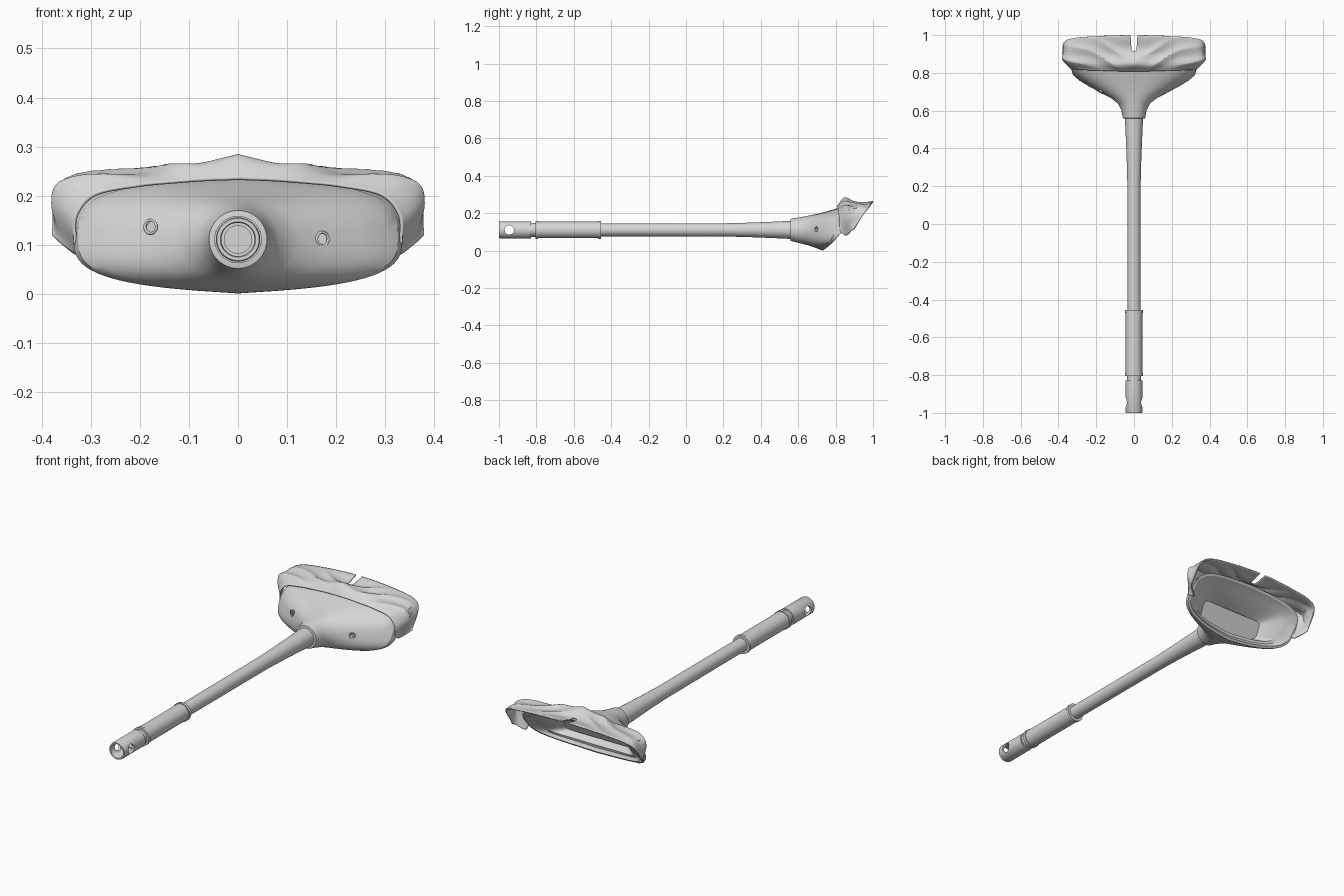
import bpy, bmesh, math
from mathutils import Vector

if "Cube" in bpy.data.objects:
    bpy.data.objects.remove(bpy.data.objects["Cube"])

grey = bpy.data.materials.new("plain grey")
grey.diffuse_color = (0.68, 0.68, 0.68, 1)
grey.use_nodes = True
grey.node_tree.nodes["Principled BSDF"].inputs["Base Color"].default_value = grey.diffuse_color
AXIS_Z = 0.111


def finish(name, bm, angle=30):
    bmesh.ops.recalc_face_normals(bm, faces=bm.faces)
    me = bpy.data.meshes.new(name)
    bm.to_mesh(me)
    bm.free()
    ob = bpy.data.objects.new(name, me)
    bpy.context.collection.objects.link(ob)
    me.materials.append(grey)
    bpy.ops.object.select_all(action='DESELECT')
    ob.select_set(True)
    bpy.context.view_layer.objects.active = ob
    bpy.ops.object.shade_smooth_by_angle(angle=math.radians(angle))
    return ob


def loft(name, rings, angle=30):
    """Skin a row of closed rings and cap both ends."""
    bm = bmesh.new()
    vs = [[bm.verts.new(p) for p in r] for r in rings]
    n = len(vs[0])
    for a, b in zip(vs, vs[1:]):
        for i in range(n):
            j = (i + 1) % n
            bm.faces.new((a[i], a[j], b[j], b[i]))
    bm.faces.new(vs[0])
    bm.faces.new(vs[-1])
    return finish(name, bm, angle)


def lathe(name, profile, n=40):
    """Turn (y, radius) points about the long axis."""
    ang = [2 * math.pi * i / n for i in range(n)]
    return loft(name, [[(r * math.cos(a), y, AXIS_Z + r * math.sin(a)) for a in ang]
                       for y, r in profile])


def drill(target, start, end, radius):
    """Bore a round hole through the target."""
    a, b = Vector(start), Vector(end)
    bpy.ops.mesh.primitive_cylinder_add(vertices=24, radius=radius, depth=(b - a).length,
                                        location=(a + b) / 2)
    cut = bpy.context.object
    cut.name = "hole_cutter"
    cut.rotation_euler = (b - a).to_track_quat('Z', 'Y').to_euler()
    cut.hide_render = True
    cut.data.materials.append(grey)
    bpy.context.view_layer.update()
    mod = target.modifiers.new("hole", 'BOOLEAN')
    mod.operation = 'DIFFERENCE'
    mod.solver = 'EXACT'
    mod.object = cut
    bpy.ops.object.select_all(action='DESELECT')
    target.select_set(True)
    bpy.context.view_layer.objects.active = target
    bpy.ops.object.modifier_move_to_index(modifier=mod.name, index=0)
    bpy.ops.object.modifier_apply(modifier=mod.name)
    bpy.data.objects.remove(cut)


# Long tapered shaft
lathe("shaft", [(-0.5, 0.034), (0.2, 0.035), (0.32, 0.038), (0.45, 0.043), (0.60, 0.05)])

# Grip sleeve with a raised collar at each end
lathe("grip_sleeve", [(-0.83, 0.038), (-0.805, 0.038), (-0.805, 0.048), (-0.79, 0.048),
                      (-0.79, 0.044), (-0.47, 0.044), (-0.47, 0.048), (-0.455, 0.048),
                      (-0.455, 0.034)])

# Hollow end socket with a cross hole
socket = lathe("end_socket", [(-0.81, 0.038), (-0.828, 0.038), (-0.828, 0.045), (-0.995, 0.045),
                              (-1.0, 0.043), (-1.0, 0.036), (-0.995, 0.034), (-0.88, 0.034),
                              (-0.88, 0.028), (-0.84, 0.028)])
drill(socket, (-0.1, -0.945, AXIS_Z), (0.1, -0.945, AXIS_Z), 0.025)


# Flared head: half width, bottom z, top z, y at bottom, y at top, squareness
def section(w, zb, zt, yb, yt, p, n=72):
    pts = []
    for i in range(n):
        a = 2 * math.pi * i / n
        c, s = math.cos(a), math.sin(a)
        x = math.copysign(abs(c) ** (2 / p), c)
        k = math.copysign(abs(s) ** (2 / p), s)
        # the middle is deeper than the sides, and the sides sweep back
        wide = min(1, (p - 2) / 1.2)
        k *= 1 - (0.10 if s > 0 else 0.18) * abs(x) * wide
        f = (k + 1) / 2
        pts.append((w * x, yb + (yt - yb) * f + 0.022 * x * x * wide, zb + (zt - zb) * f))
    return pts


outer = [(0.050, 0.061, 0.161, 0.558, 0.558, 2), (0.059, 0.052, 0.170, 0.560, 0.560, 2),
         (0.067, 0.042, 0.178, 0.600, 0.605, 2), (0.085, 0.034, 0.185, 0.632, 0.645, 2),
         (0.125, 0.028, 0.191, 0.656, 0.676, 2.2), (0.185, 0.021, 0.199, 0.676, 0.712, 2.5),
         (0.250, 0.013, 0.211, 0.698, 0.757, 2.8), (0.300, 0.006, 0.224, 0.716, 0.800, 3.1),
         (0.326, 0.002, 0.234, 0.728, 0.840, 3.3), (0.335, 0.001, 0.238, 0.735, 0.915, 3.4)]
# rim, then the stepped mouth with a squared inner pocket
inner = [(0.322, 0.011, 0.228, 0.744, 0.908, 3.4), (0.285, 0.028, 0.212, 0.735, 0.870, 4),
         (0.250, 0.042, 0.198, 0.738, 0.850, 6), (0.180, 0.060, 0.165, 0.700, 0.750, 6)]
head = loft("flared_head", [section(*s) for s in outer + inner])
eyelets = (("left_eyelet", -0.178, 0.137), ("right_eyelet", 0.172, 0.112))
for _, hx, hz in eyelets:
    drill(head, (hx, 0.60, hz), (hx, 0.712, hz), 0.013)

# Small raised rings around the holes
for name, hx, hz in eyelets:
    bpy.ops.mesh.primitive_torus_add(location=(hx, 0.697, hz), major_radius=0.0135,
                                     minor_radius=0.003, major_segments=24, minor_segments=8,
                                     rotation=(math.radians(90), 0,
                                               math.radians(30 if hx > 0 else -30)))
    ob = bpy.context.object
    ob.name = name
    ob.data.materials.append(grey)
    bpy.ops.object.shade_smooth()


# Draped cloth skirt, right half mirrored
def spline(pts, t):
    """Smooth curve through points, t counted in points."""
    i = min(int(t), len(pts) - 2)
    f = t - i
    p1, p2 = pts[i], pts[i + 1]
    p0 = pts[i - 1] if i > 0 else p1 * 2 - p2
    p3 = pts[i + 2] if i + 2 < len(pts) else p2 * 2 - p1
    return 0.5 * (p1 * 2 + (p2 - p0) * f + (p0 * 2 - p1 * 5 + p2 * 4 - p3) * f * f
                  + (p1 * 3 - p0 - p2 * 3 + p3) * f ** 3)


# (x, z) outlines from the middle to the flap end, with y at the two ends
folds = [(0.806, 0.822, [(0, .236), (.1, .232), (.2, .223), (.29, .204), (.330, .16), (.336, .105)]),
         (0.850, 0.855, [(0, .285), (.08, .272), (.2, .250), (.33, .234), (.370, .18), (.330, .080)]),
         (0.925, 0.880, [(0, .250), (.08, .258), (.2, .254), (.345, .240), (.379, .19), (.364, .105)]),
         (1.000, 0.898, [(0, .266), (.1, .263), (.2, .257), (.32, .243), (.372, .21), (.379, .12)])]
curves = []
for k, (y0, y1, pts) in enumerate(folds):
    row = []
    for i, (x, z) in enumerate(pts):
        y = 1 - (0.266 - z) * 0.7 if k == 3 else y0 + (y1 - y0) * i / 5
        row.append(Vector((x, y, z)))
    curves.append(row)

us = [0, 0.18] + [0.18 + 4.82 * i / 60 for i in range(1, 61)]
vs = [3 * j / 30 for j in range(31)]
bm = bmesh.new()
grid = []
for u in us:
    across = [spline(c, u) for c in curves]
    line = []
    for v in vs:
        p = spline(across, v)
        # diagonal creases fading out at the edges and the middle
        fade = math.sin(math.pi * v / 3) * min(1, u) * min(1, (5.3 - u))
        crease = 0.7 - 2 * abs(math.sin(38 * (p.y - 0.8) - 17 * p.x + 0.5 * math.sin(21 * p.x)))
        out = Vector((0.6 * (u > 3.3), 0, 1 if u < 4 else 0.3))
        p += out * (0.006 * fade * crease)
        line.append(bm.verts.new((max(0, p.x), min(p.y, 1.0), p.z)))
    grid.append(line)
for i in range(len(us) - 1):
    for j in range(len(vs) - 1):
        # leave the slot open in the middle of the back edge
        if i == 0 and grid[0][j].co.y > 0.915:
            continue
        bm.faces.new((grid[i][j], grid[i + 1][j], grid[i + 1][j + 1], grid[i][j + 1]))
bmesh.ops.delete(bm, geom=[v for v in bm.verts if not v.link_faces], context='VERTS')
bm.normal_update()
cloth = finish("cloth_skirt", bm, 20)
if sum(p.normal.z for p in cloth.data.polygons) < 0:
    cloth.data.flip_normals()
mirror = cloth.modifiers.new("mirror", 'MIRROR')
mirror.use_clip = True
solid = cloth.modifiers.new("thickness", 'SOLIDIFY')
solid.thickness = 0.006
solid.offset = -1
